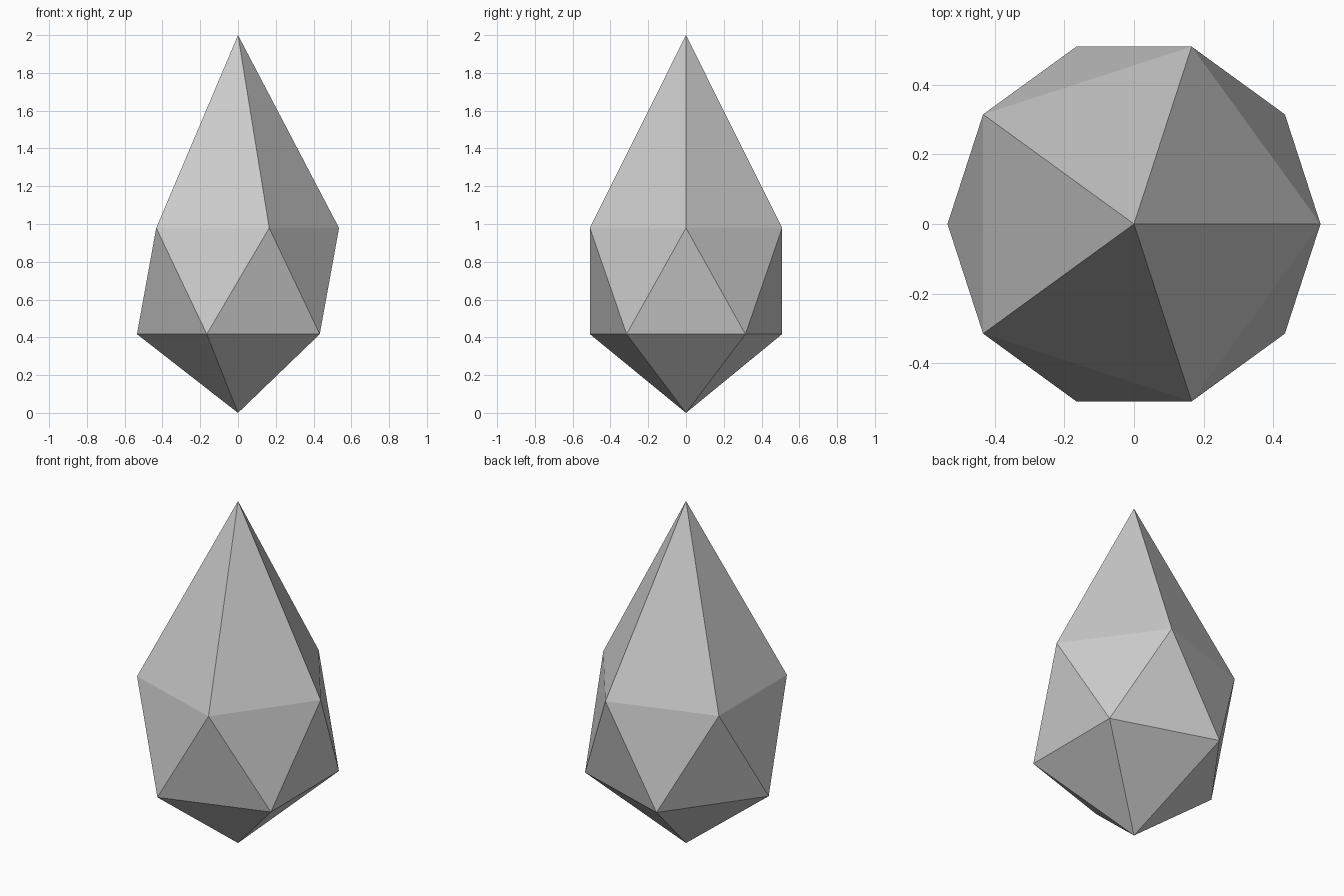
import bpy, bmesh

if "Cube" in bpy.data.objects:
    bpy.data.objects.remove(bpy.data.objects["Cube"])

RADIUS = 0.535
# Heights of bottom tip, lower ring, upper ring and top tip
BOTTOM, LOWER, UPPER, TOP = 0.0, 0.417, 0.979, 2.0

# Gem: a 20-sided icosphere stretched into a pointed drop
bm = bmesh.new()
bmesh.ops.create_icosphere(bm, subdivisions=1, radius=1.0)
for v in bm.verts:
    ring = v.co.xy.length
    if ring < 0.1:
        v.co = (0, 0, TOP if v.co.z > 0 else BOTTOM)
    else:
        x, y = v.co.xy * (RADIUS / ring)
        v.co = (x, y, UPPER if v.co.z > 0 else LOWER)

mesh = bpy.data.meshes.new("gem")
bm.to_mesh(mesh)
bm.free()
gem = bpy.data.objects.new("gem", mesh)
bpy.context.collection.objects.link(gem)
